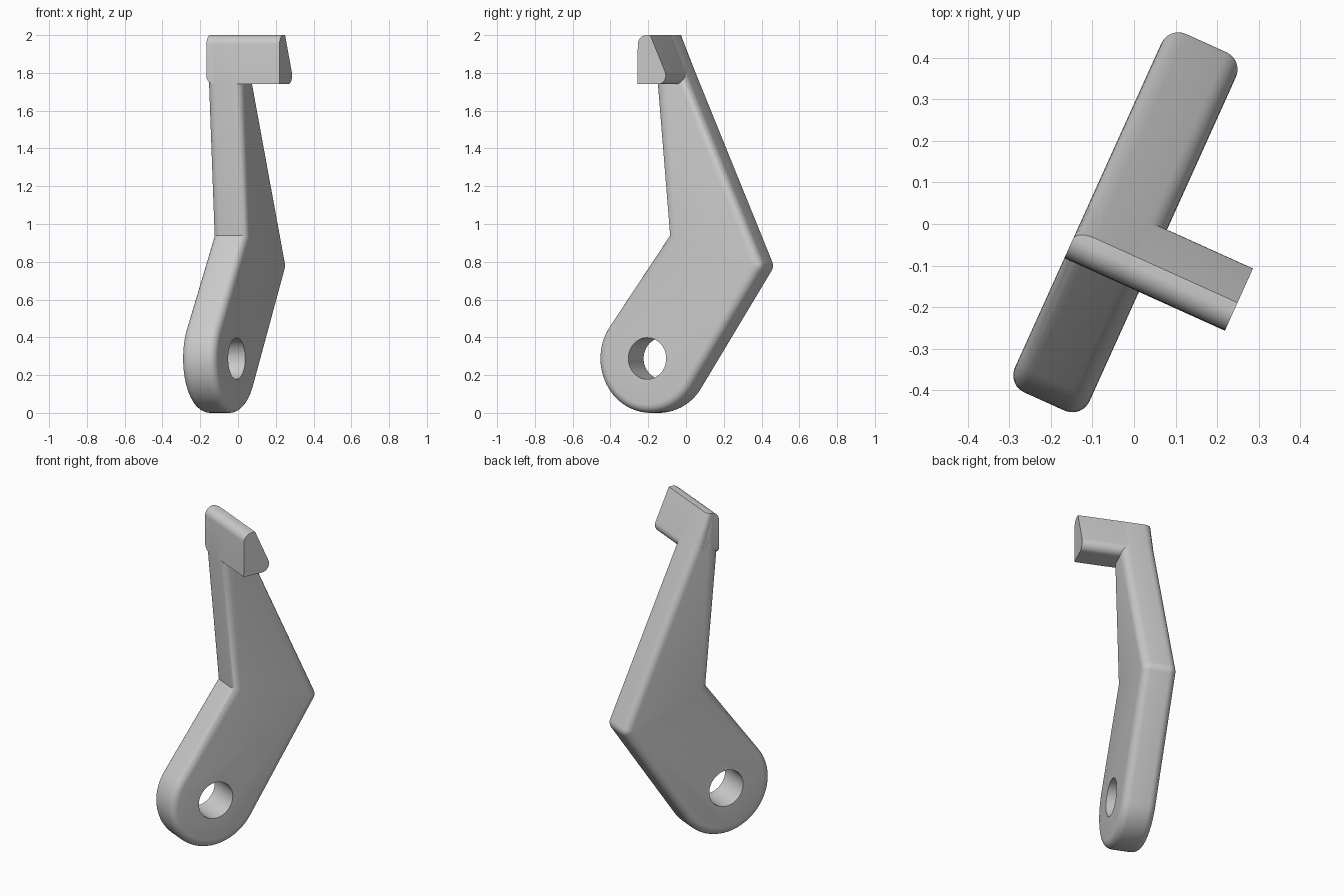
import bpy, bmesh, math
from mathutils import Vector

cube = bpy.data.objects.get("Cube")
if cube:
    bpy.data.objects.remove(cube, do_unlink=True)

TURN = math.radians(-24.3)      # the lever is turned about the vertical
INNER, OUTER = -0.119, 0.078    # plate faces
TAB_END = 0.305
FILLET = 0.045

grey = bpy.data.materials.new("plain grey")
grey.use_nodes = True
colour = (0.6, 0.6, 0.6, 1)
grey.diffuse_color = colour
grey.node_tree.nodes["Principled BSDF"].inputs["Base Color"].default_value = colour


def arc(centre, radius, a0, a1, steps):
    """Points from angle a0 to a1 around a centre in the y-z plane."""
    angles = (a0 + (a1 - a0) * k / steps for k in range(steps + 1))
    return [centre + radius * Vector((math.cos(a), math.sin(a))) for a in angles]


def rounded(corners):
    """Closed profile from (y, z, radius) corners, with arcs at the corners."""
    out = []
    for i, (y, z, r) in enumerate(corners):
        p = Vector((y, z))
        if r == 0:
            out.append(p)
            continue
        a = (Vector(corners[i - 1][:2]) - p).normalized()
        b = (Vector(corners[(i + 1) % len(corners)][:2]) - p).normalized()
        half = a.angle(b) / 2
        centre = p + (a + b).normalized() * (r / math.sin(half))
        start = p + a * (r / math.tan(half)) - centre
        a0 = math.atan2(start.y, start.x)
        out += arc(centre, r, a0, a0 + math.pi - 2 * half, 8)
    return out


def prism(name, profile, x0, x1, fillet_rule=None):
    """Extrude a y-z profile along x and round the rim edges the rule picks."""
    bm = bmesh.new()
    face = bm.faces.new([bm.verts.new((x0, p.x, p.y)) for p in profile])
    ext = bmesh.ops.extrude_face_region(bm, geom=[face])
    verts = [g for g in ext["geom"] if isinstance(g, bmesh.types.BMVert)]
    bmesh.ops.translate(bm, verts=verts, vec=(x1 - x0, 0, 0))
    if face.is_valid and len(face.link_loops if hasattr(face, "link_loops") else face.loops) and \
            all(len(e.link_faces) == 1 for e in face.edges):
        bm.faces.remove(face)
    bmesh.ops.recalc_face_normals(bm, faces=bm.faces)
    if fillet_rule:
        rim = [e for e in bm.edges
               if abs(e.verts[0].co.x - e.verts[1].co.x) < 1e-5
               and fillet_rule((e.verts[0].co + e.verts[1].co) / 2)]
        bmesh.ops.bevel(bm, geom=rim, offset=FILLET, segments=6, profile=0.5,
                        affect='EDGES', clamp_overlap=False)
    mesh = bpy.data.meshes.new(name)
    bm.to_mesh(mesh)
    bm.free()
    mesh.materials.append(grey)
    obj = bpy.data.objects.new(name, mesh)
    bpy.context.collection.objects.link(obj)
    obj.rotation_euler.z = TURN
    return obj


def activate(obj):
    bpy.ops.object.select_all(action='DESELECT')
    obj.select_set(True)
    bpy.context.view_layer.objects.active = obj


# Plate outline: straight sides running tangent into the round pivot end
pivot, radius = Vector((-0.19, 0.288)), 0.288
elbow_back, elbow_front = Vector((0.475, 0.775)), Vector((-0.073, 0.94))


def tangent_angle(point, side):
    d = point - pivot
    return math.atan2(d.y, d.x) + side * math.acos(radius / d.length)


boss = arc(pivot, radius, tangent_angle(elbow_front, 1),
           tangent_angle(elbow_back, -1) + 2 * math.pi, 40)
top_back = (-0.07, 2.0, 0)
top_front = (-0.142, 2.0, 0.05)
outline = rounded([(p.x, p.y, 0) for p in boss]
                  + [(*elbow_back, 0.05), top_back, top_front,
                     (-0.144, 1.74, 0), (*elbow_front, 0)])
plate = prism("lever_plate", outline, INNER, OUTER, lambda m: True)

# Pivot hole through the plate
hole = arc(pivot, 0.11, 0, 2 * math.pi, 48)[:-1]
cutter = prism("hole_cutter", hole, INNER - 0.1, OUTER + 0.1)
cutter.hide_render = True
activate(plate)
cut = plate.modifiers.new("pivot_hole", 'BOOLEAN')
cut.operation, cut.solver, cut.object = 'DIFFERENCE', 'EXACT', cutter
bpy.ops.object.modifier_apply(modifier=cut.name)
bpy.data.objects.remove(cutter, do_unlink=True)

# Sideways tab at the top, rounded off where it meets the plate's inner face
section = rounded([(-0.144, 1.74, 0), (0.045, 1.74, 0.046), top_back, top_front])
tab = prism("top_tab", section, INNER, TAB_END,
            lambda m: m.x < 0 and m.y > -0.09 and m.z < 1.95)

for part in (plate, tab):
    activate(part)
    bpy.ops.object.shade_smooth_by_angle(angle=math.radians(30))
